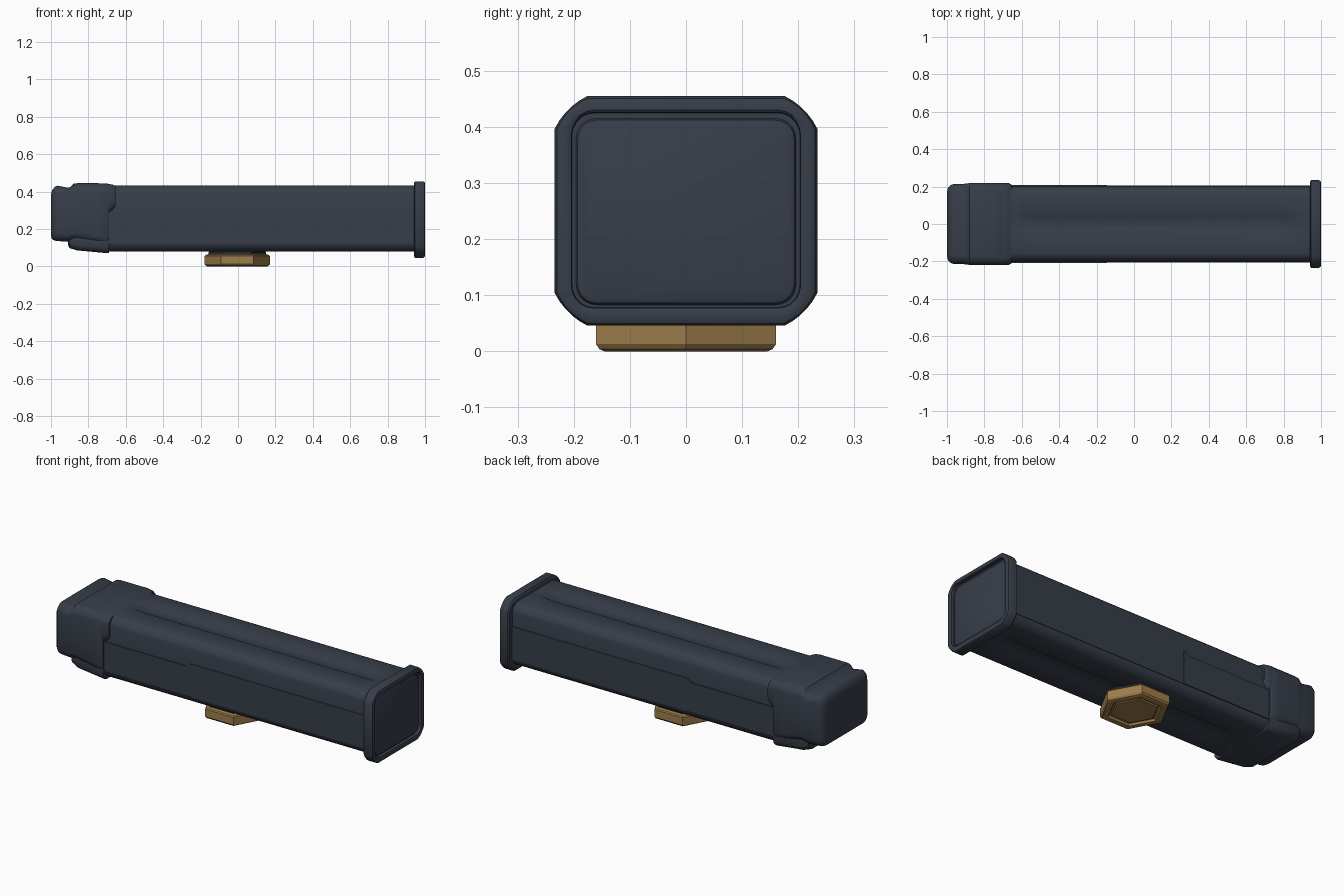
import bpy, bmesh, math

if "Cube" in bpy.data.objects:
    bpy.data.objects.remove(bpy.data.objects["Cube"])


def material(name, rgb):
    m = bpy.data.materials.new(name)
    m.diffuse_color = (*rgb, 1)
    m.use_nodes = True
    m.node_tree.nodes["Principled BSDF"].inputs["Base Color"].default_value = m.diffuse_color
    return m


SLATE = material("dark slate", (0.038, 0.047, 0.066))
GOLD = material("antique gold", (0.34, 0.205, 0.07))


def loft(name, rings, mat, angle=35):
    """Skin a list of equal-length closed rings and cap both ends."""
    bm = bmesh.new()
    loops = [[bm.verts.new(p) for p in ring] for ring in rings]
    n = len(loops[0])
    for a, b in zip(loops, loops[1:]):
        for i in range(n):
            j = (i + 1) % n
            bm.faces.new((a[i], a[j], b[j], b[i]))
    bm.faces.new(loops[0][::-1])
    bm.faces.new(loops[-1])
    bmesh.ops.recalc_face_normals(bm, faces=bm.faces)
    me = bpy.data.meshes.new(name)
    bm.to_mesh(me)
    bm.free()
    me.materials.append(mat)
    ob = bpy.data.objects.new(name, me)
    bpy.context.collection.objects.link(ob)
    bpy.ops.object.select_all(action='DESELECT')
    ob.select_set(True)
    bpy.context.view_layer.objects.active = ob
    bpy.ops.object.shade_smooth_by_angle(angle=math.radians(angle))
    return ob


def section(x, hy, z0, z1, r, groove=None, flat=0.0, seg=5):
    """Rounded rectangle across x; flat pulls corners to chamfers, groove cuts top and bottom."""
    pts = []
    corners = ((1, 1, 0), (-1, 1, 90), (-1, -1, 180), (1, -1, 270))
    for sy, sz, start in corners:
        cy, cz = sy * (hy - r), (z1 - r if sz > 0 else z0 + r)
        for k in range(seg + 1):
            t = k / seg
            a = math.radians(start + 90 * t)
            s, e = math.radians(start), math.radians(start + 90)
            u = (1 - flat) * math.cos(a) + flat * ((1 - t) * math.cos(s) + t * math.cos(e))
            v = (1 - flat) * math.sin(a) + flat * ((1 - t) * math.sin(s) + t * math.sin(e))
            pts.append((x, cy + r * u, cz + r * v))
        if groove is not None and start in (0, 180):
            z, s = (z1, 1) if sz > 0 else (z0, -1)
            for y, d in ((.05, 0), (.034, groove), (-.034, groove), (-.05, 0)):
                pts.append((x, s * y, z - s * d))
    return pts


# Long square tube with shallow grooves above and below
loft("tube_body", [section(x, .202, .08, .433, .045, g, .3) for x, g in
                   ((-.72, 0), (-.64, 0), (-.54, .011), (.78, .011), (.9, 0), (.95, 0))], SLATE)

# Raised lower panels on both sides
rear_panel = ((-.71, .125), (-.145, .125), (-.145, .309), (-.158, .309), (-.18, .292), (-.71, .292))
main_panel = ((-.15, .125), (.945, .125), (.945, .31), (-.15, .31))
for side, s in (("front", -1), ("back", 1)):
    for label, outline, y in (("rear", rear_panel, .2075), ("main", main_panel, .205)):
        loft(f"{side}_{label}_panel", [[(x, s * d, z) for x, z in outline] for d in (.196, y)],
             SLATE, 20)

# End flange with grooved rim and inset panel
loft("end_flange", [
    section(.940, .225, .055, .445, .050, flat=.6),
    section(.947, .234, .046, .455, .058, flat=.6),
    section(.990, .234, .046, .455, .058, flat=.6),
    section(.997, .230, .050, .451, .056, flat=.5),
    section(1.00, .223, .057, .444, .052, flat=.4),
    section(1.00, .210, .072, .430, .045, flat=.1),
    section(.997, .204, .077, .426, .040),
    section(.980, .203, .078, .425, .040),
    section(.980, .196, .083, .415, .036),
    section(.987, .193, .086, .412, .034),
    section(.990, .187, .092, .406, .030)], SLATE)

# Stepped rear cap
loft("rear_cap", [section(x, hy, z0, z1, r, flat=.2) for x, hy, z0, z1, r in (
    (-1.0, .170, .165, .385, .030),
    (-.995, .192, .147, .405, .035),
    (-.980, .208, .138, .426, .040),
    (-.965, .214, .136, .432, .042),
    (-.910, .215, .132, .421, .042),
    (-.895, .216, .136, .425, .042),
    (-.880, .219, .140, .443, .045),
    (-.860, .220, .140, .445, .045),
    (-.750, .220, .118, .445, .045),
    (-.700, .220, .110, .443, .045),
    (-.690, .214, .112, .437, .045))], SLATE)

# Upper collar overhanging the tube
loft("cap_collar", [section(x, hy, z0, z1, .04, flat=.2) for x, hy, z0, z1 in (
    (-.76, .218, .265, .443), (-.70, .220, .275, .443),
    (-.672, .219, .292, .438), (-.656, .212, .306, .432))], SLATE)

# Lower tray under the cap
loft("cap_tray", [section(x, hy, z0, .20, .03, flat=.3) for x, hy, z0 in (
    (-.908, .185, .112), (-.90, .195, .098), (-.86, .205, .086),
    (-.70, .212, .071), (-.690, .210, .073))], SLATE)


def hex_ring(r, z, sides=6):
    return [(r * math.cos(i * math.tau / sides) - .004, 1.06 * r * math.sin(i * math.tau / sides), z)
            for i in range(sides)]


# Hexagonal foot with recessed underside
loft("hex_foot", [hex_ring(r, z) for r, z in (
    (.112, .006), (.118, .012), (.128, .012), (.134, .001), (.158, 0), (.168, .004),
    (.175, .013), (.175, .055), (.170, .061), (.148, .068))], GOLD, 25)

# Washer joining foot to tube
loft("foot_washer", [hex_ring(r, z) for r, z in ((.155, .06), (.155, .076), (.14, .09))], SLATE)
